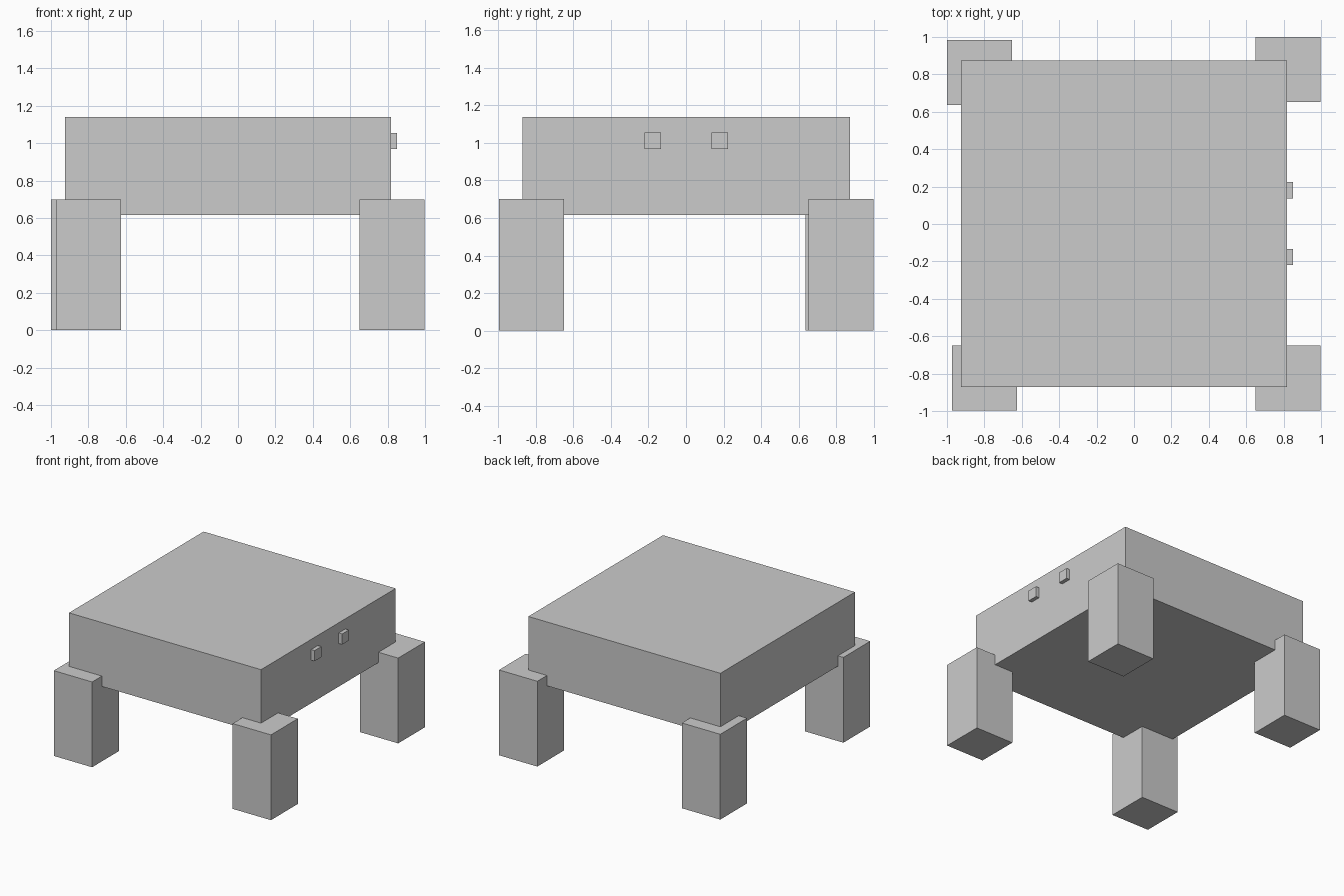
import bpy

if "Cube" in bpy.data.objects:
    bpy.data.objects.remove(bpy.data.objects["Cube"])


def box(name, centre, size):
    bpy.ops.mesh.primitive_cube_add(size=1, location=centre)
    obj = bpy.context.object
    obj.name = name
    obj.scale = size
    bpy.ops.object.transform_apply(location=False, rotation=False, scale=True)
    return obj


# Wide flat body
box("body", (-0.053, 0.002, 0.877), (1.744, 1.746, 0.524))

# Four corner legs, each overlapping the body slightly
LEG = 0.348
for name, x, y in (
    ("front_left_leg", -0.80, -0.824),
    ("front_right_leg", 0.824, -0.824),
    ("back_left_leg", -0.826, 0.81),
    ("back_right_leg", 0.824, 0.826),
):
    box(name, (x, y, 0.35), (LEG, LEG, 0.70))

# Pair of small eyes set into the right side
for side, y in (("left", 0.18), ("right", -0.177)):
    box(side + "_eye", (0.8065, y, 1.012), (0.087, 0.087, 0.087))
